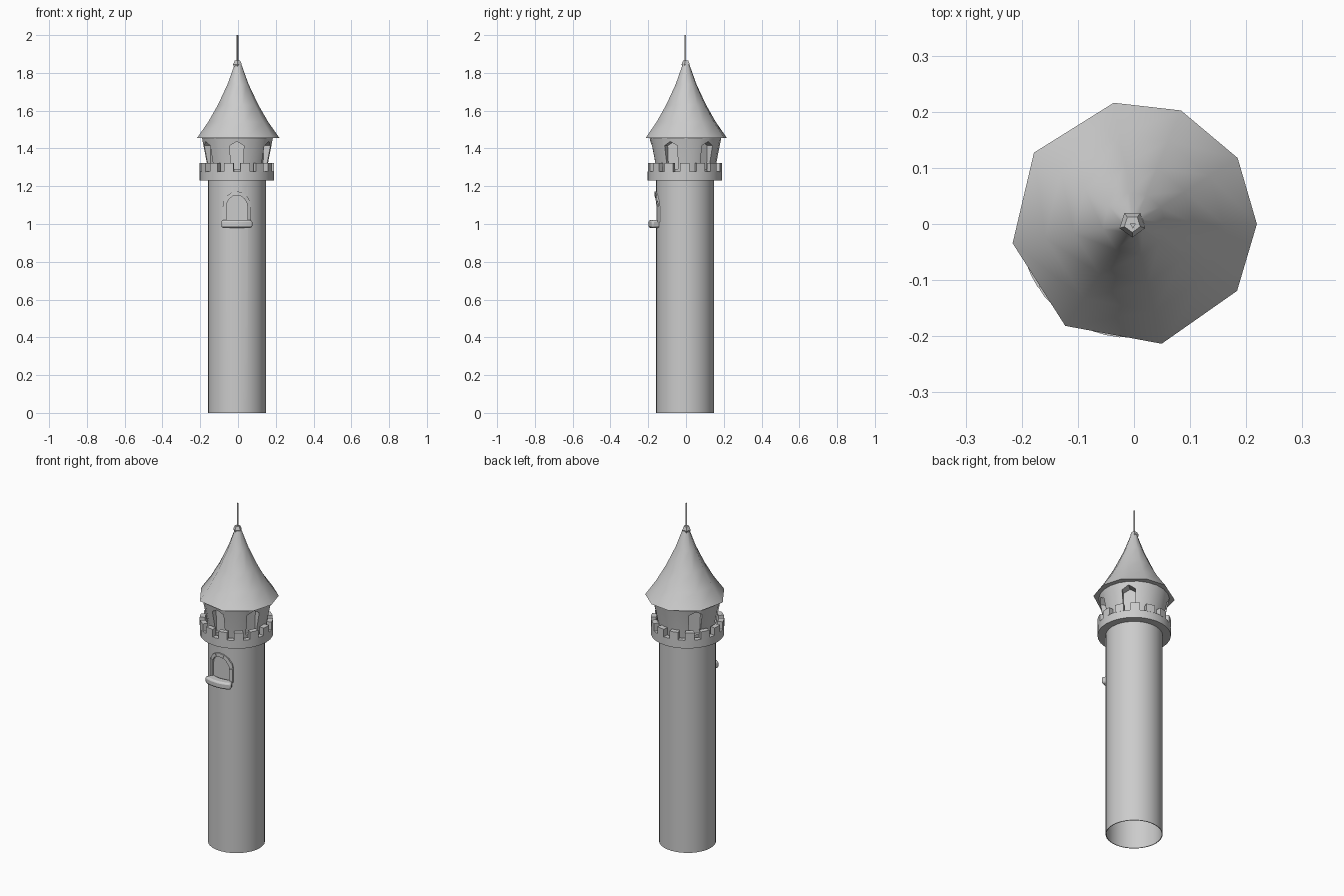
import bpy, bmesh, math
from math import sin, cos, pi, radians
from mathutils import Matrix, Vector

if "Cube" in bpy.data.objects:
    bpy.data.objects.remove(bpy.data.objects["Cube"])

C = (-0.006, -0.006)   # axis of the stone parts


def finish(name, bm, smooth=30, bevel=0):
    bmesh.ops.recalc_face_normals(bm, faces=bm.faces)
    me = bpy.data.meshes.new(name)
    bm.to_mesh(me)
    bm.free()
    ob = bpy.data.objects.new(name, me)
    bpy.context.collection.objects.link(ob)
    if bevel:
        m = ob.modifiers.new("bevel", "BEVEL")
        m.width, m.segments = bevel, 2
    bpy.ops.object.select_all(action="DESELECT")
    ob.select_set(True)
    bpy.context.view_layer.objects.active = ob
    if smooth:
        bpy.ops.object.shade_smooth_by_angle(angle=radians(smooth))
    return ob


def revolve(name, profile, angles, centre=C, closed=False, caps=False, smooth=30):
    bm = bmesh.new()
    rings = [[bm.verts.new((centre[0] + r * cos(a), centre[1] + r * sin(a), z))
              for a in angles] for r, z in profile]
    pairs = list(zip(rings, rings[1:])) + ([(rings[-1], rings[0])] if closed else [])
    n = len(angles)
    for lo, hi in pairs:
        for i in range(n):
            j = (i + 1) % n
            bm.faces.new((lo[i], lo[j], hi[j], hi[i]))
    if caps:
        bm.faces.new(rings[0])
        bm.faces.new(rings[-1])
    return finish(name, bm, smooth)


def even(n, start=-pi / 2):
    return [start + 2 * pi * i / n for i in range(n)]


def arc_block(bm, r0, r1, z0, z1, a0, a1, steps):
    secs = []
    for i in range(steps + 1):
        a = a0 + (a1 - a0) * i / steps
        secs.append([bm.verts.new((C[0] + r * cos(a), C[1] + r * sin(a), z))
                     for r, z in ((r0, z0), (r1, z0), (r1, z1), (r0, z1))])
    for p, q in zip(secs, secs[1:]):
        for k in range(4):
            bm.faces.new((p[k], p[(k + 1) % 4], q[(k + 1) % 4], q[k]))
    bm.faces.new(secs[0])
    bm.faces.new(secs[-1])


def prism(bm, outline, front, back, turn=0.0):
    """Outline in x,z; front and back give the distance from the axis along -y."""
    mat = Matrix.Translation((C[0], C[1], 0)) @ Matrix.Rotation(turn, 4, "Z")
    f = [bm.verts.new(mat @ Vector((x, -front(x), z))) for x, z in outline]
    b = [bm.verts.new(mat @ Vector((x, -back(x), z))) for x, z in outline]
    bm.faces.new(f)
    bm.faces.new(b)
    for i in range(len(f)):
        j = (i + 1) % len(f)
        bm.faces.new((f[i], f[j], b[j], b[i]))


def cut(target, cutter):
    m = target.modifiers.new("cut", "BOOLEAN")
    m.object, m.operation, m.solver = cutter, "DIFFERENCE", "EXACT"
    bpy.ops.object.select_all(action="DESELECT")
    bpy.context.view_layer.objects.active = target
    target.select_set(True)
    bpy.ops.object.modifier_apply(modifier=m.name)
    bpy.data.objects.remove(cutter)


def arch(w, z0, spring, top, n=8):
    pts = [(w, z0)]
    pts += [(w * cos(pi * i / n), spring + (top - spring) * sin(pi * i / n)) for i in range(n + 1)]
    return pts + [(-w, z0)]


# Shaft: thin open tube
shaft = revolve("shaft", [(0.153, 0), (0.153, 1.235), (0.149, 1.235), (0.149, 0)],
                even(32), closed=True)

# Shaft window: opening, recessed pane, stone surround and sill
bm = bmesh.new()
prism(bm, arch(0.058, 1.0, 1.09, 1.155), lambda x: 0.25, lambda x: 0.08)
cut(shaft, finish("window_cutter", bm, 0))

bm = bmesh.new()
prism(bm, arch(0.06, 0.99, 1.09, 1.158), lambda x: 0.135, lambda x: 0.13)
finish("window_pane", bm, 0)

outer, inner = arch(0.075, 1.01, 1.09, 1.173), arch(0.056, 1.01, 1.09, 1.152)
bm = bmesh.new()
for i in range(len(outer) - 1):
    lift = 0.158 if i % 2 else 0.161
    prism(bm, [outer[i], outer[i + 1], inner[i + 1], inner[i]],
          lambda x: math.sqrt(lift ** 2 - x * x), lambda x: 0.128)
finish("window_surround", bm, 0)

bm = bmesh.new()
arc_block(bm, 0.14, 0.193, 0.98, 1.02, -pi / 2 - 0.46, -pi / 2 + 0.46, 8)
finish("window_sill", bm, 40, bevel=0.01)

# Parapet with walkway, and merlons
revolve("parapet", [(0.145, 1.23), (0.197, 1.23), (0.197, 1.278), (0.168, 1.278),
                    (0.168, 1.25), (0.145, 1.25)], even(28), closed=True)
bm = bmesh.new()
N = 14
for i in range(N):
    a = -pi / 2 + 2 * pi * (i + 0.5) / N
    arc_block(bm, 0.168, 0.197, 1.276, 1.322, a - 0.13, a + 0.13, 2)
finish("merlons", bm)

# Flared lantern room with pointed window recesses
drum = revolve("lantern_room", [(0.153, 1.24), (0.163, 1.32), (0.19, 1.458)],
               even(22), (-0.003, -0.003), caps=True)
bm = bmesh.new()
house = [(-0.032, 1.29), (0.032, 1.29), (0.037, 1.415), (0, 1.437), (-0.037, 1.415)]
for deg in (0, 65.5, 131, -65.5, -131):
    prism(bm, house, lambda x: 0.25, lambda x: 0.138, radians(deg))
cut(drum, finish("lantern_cutter", bm, 0))

# Concave roof with uneven nine-sided eaves and a closed underside
eaves = [radians(d) for d in (0, 32.5, 67.5, 99.5, 144.5, 189, 236, 283, 327)]
revolve("roof", [(0.15, 1.456), (0.219, 1.456), (0.16, 1.54), (0.108, 1.63),
                 (0.056, 1.74), (0.018, 1.845)], eaves, (0, 0), caps=True, smooth=50)

# Tip knob and spike
revolve("roof_knob", [(0.017, 1.825), (0.024, 1.845), (0.015, 1.865)],
        even(5), (-0.003, 0), caps=True, smooth=0)
revolve("spike", [(0.006, 1.85), (0.006, 2.0)], even(3), (-0.002, -0.002), caps=True, smooth=0)
